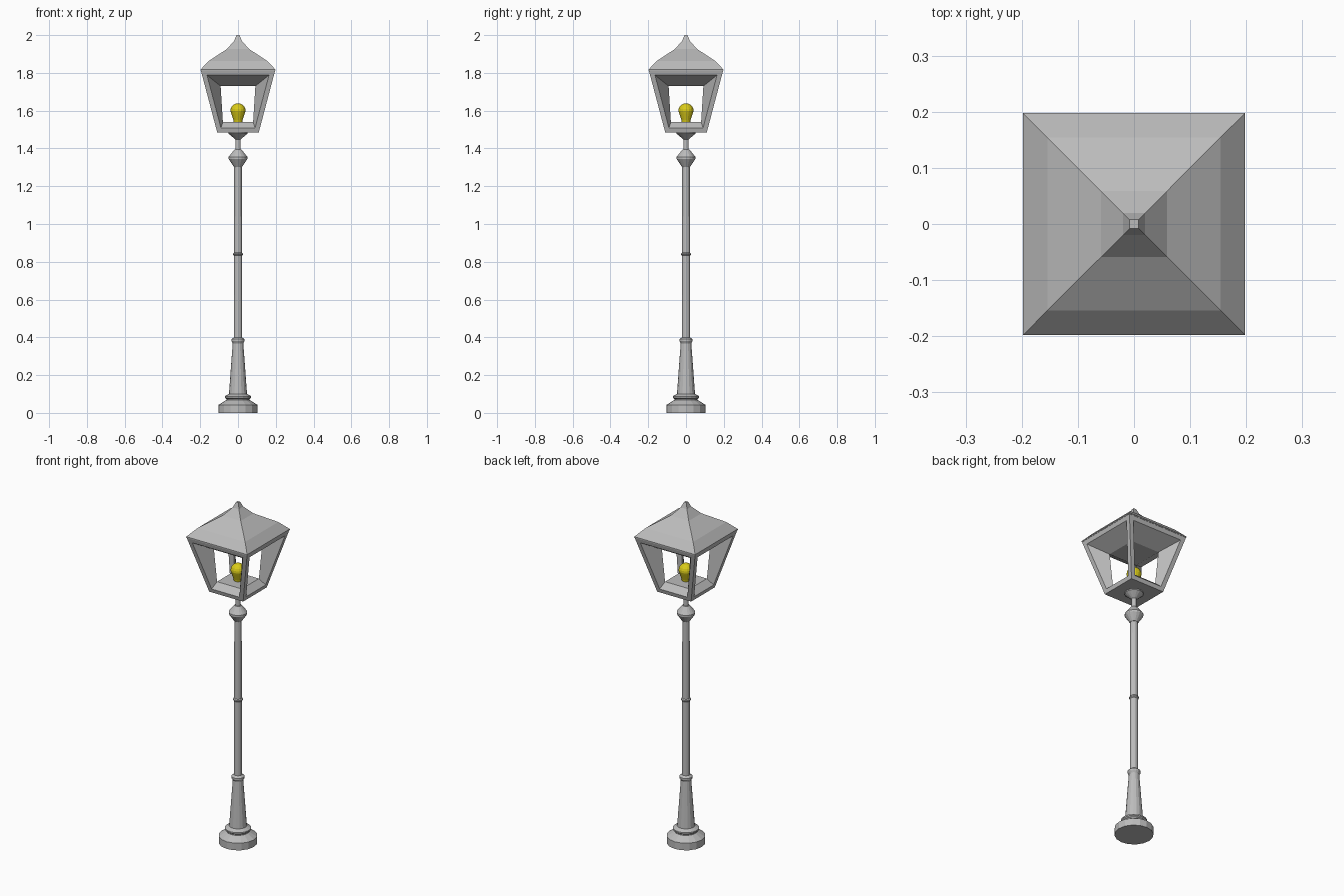
import bpy, bmesh, math

cube = bpy.data.objects.get("Cube")
if cube:
    bpy.data.objects.remove(cube, do_unlink=True)


def material(name, color):
    m = bpy.data.materials.new(name)
    m.use_nodes = True
    m.diffuse_color = color
    m.node_tree.nodes["Principled BSDF"].inputs["Base Color"].default_value = color
    return m


GREY = material("grey metal", (0.5, 0.5, 0.5, 1))
YELLOW = material("yellow glow", (0.7, 0.6, 0.01, 1))


def finish(name, bm, mat):
    bmesh.ops.recalc_face_normals(bm, faces=bm.faces)
    mesh = bpy.data.meshes.new(name)
    bm.to_mesh(mesh)
    bm.free()
    mesh.materials.append(mat)
    ob = bpy.data.objects.new(name, mesh)
    bpy.context.collection.objects.link(ob)
    return ob


def ring(bm, r, z, sides, turn):
    """Horizontal ring of vertices."""
    step = 2 * math.pi / sides
    return [bm.verts.new((r * math.cos(turn + i * step), r * math.sin(turn + i * step), z))
            for i in range(sides)]


def bridge(bm, a, b):
    n = len(a)
    for i in range(n):
        j = (i + 1) % n
        bm.faces.new((a[i], a[j], b[j], b[i]))


def lathe(name, profile, mat, sides=16, turn=0.0):
    """Capped stack of rings from (radius, height) pairs."""
    bm = bmesh.new()
    rings = [ring(bm, r, z, sides, turn) for r, z in profile]
    for a, b in zip(rings, rings[1:]):
        bridge(bm, a, b)
    bm.faces.new(rings[0])
    bm.faces.new(rings[-1])
    return finish(name, bm, mat)


# Post, bottom to top
lathe("base", [(.104, 0), (.104, .042), (.062, .068), (.062, .074),
               (.07, .08), (.07, .088), (.048, .1)], GREY)
lathe("lower_column", [(.048, .098), (.028, .37)], GREY)
lathe("lower_collar", [(.028, .368), (.035, .38), (.035, .39), (.022, .4)], GREY)
lathe("pole", [(.022, .39), (.02, 1.31)], GREY)
lathe("middle_collar", [(.02, .832), (.026, .838), (.026, .844), (.02, .85)], GREY)
lathe("knob", [(.022, 1.303), (.05, 1.345), (.05, 1.355), (.019, 1.394)], GREY)
lathe("neck", [(.014, 1.39), (.014, 1.452)], GREY)
lathe("cup", [(.014, 1.448), (.05, 1.478), (.05, 1.487)], GREY)

# Lantern body: tapered box, each side opening inward to a smaller inner chamber
BOTTOM, TOP = 1.485, 1.814
HALF_BOTTOM, HALF_TOP = .11, .197
BORDER = .026


def half_width(z):
    return HALF_BOTTOM + (HALF_TOP - HALF_BOTTOM) * (z - BOTTOM) / (TOP - BOTTOM)


bm = bmesh.new()
root2 = math.sqrt(2)
corner = math.radians(45)
outer_low = ring(bm, HALF_BOTTOM * root2, BOTTOM, 4, corner)
outer_high = ring(bm, HALF_TOP * root2, TOP, 4, corner)
inner_low = ring(bm, .08 * root2, 1.54, 4, corner)
inner_high = ring(bm, .092 * root2, 1.73, 4, corner)
for i in range(4):
    j = (i + 1) % 4
    frame = [outer_low[i], outer_low[j], outer_high[j], outer_high[i]]
    chamber = [inner_low[i], inner_low[j], inner_high[j], inner_high[i]]
    angle = math.radians(90 * (i + 1))
    c, s = math.cos(angle), math.sin(angle)
    window = []
    for z, side in ((1.508, -1), (1.508, 1), (1.788, 1), (1.788, -1)):
        out = half_width(z)
        across = side * (out - BORDER)
        window.append(bm.verts.new((out * c - across * s, out * s + across * c, z)))
    bridge(bm, frame, window)
    bridge(bm, window, chamber)
for cap in (outer_low, outer_high, inner_low, inner_high):
    bm.faces.new(cap)
finish("lantern_frame", bm, GREY)

# Four-sided roof with a swept finial
roof = [(.198, 1.812), (.198, 1.818), (.154, 1.864), (.059, 1.926), (.02, 1.97), (.008, 2.0)]
lathe("roof", [(h * root2, z) for h, z in roof], GREY, 4, corner)

# Light bulb: tapered stem into a round top
bulb = [(.022, 1.538), (.024, 1.55), (.036, 1.585)]
for k in range(6):
    a = math.radians(-5 + 18 * k)
    bulb.append((.04 * math.cos(a), 1.601 + .038 * math.sin(a)))
lathe("bulb", bulb, YELLOW)
